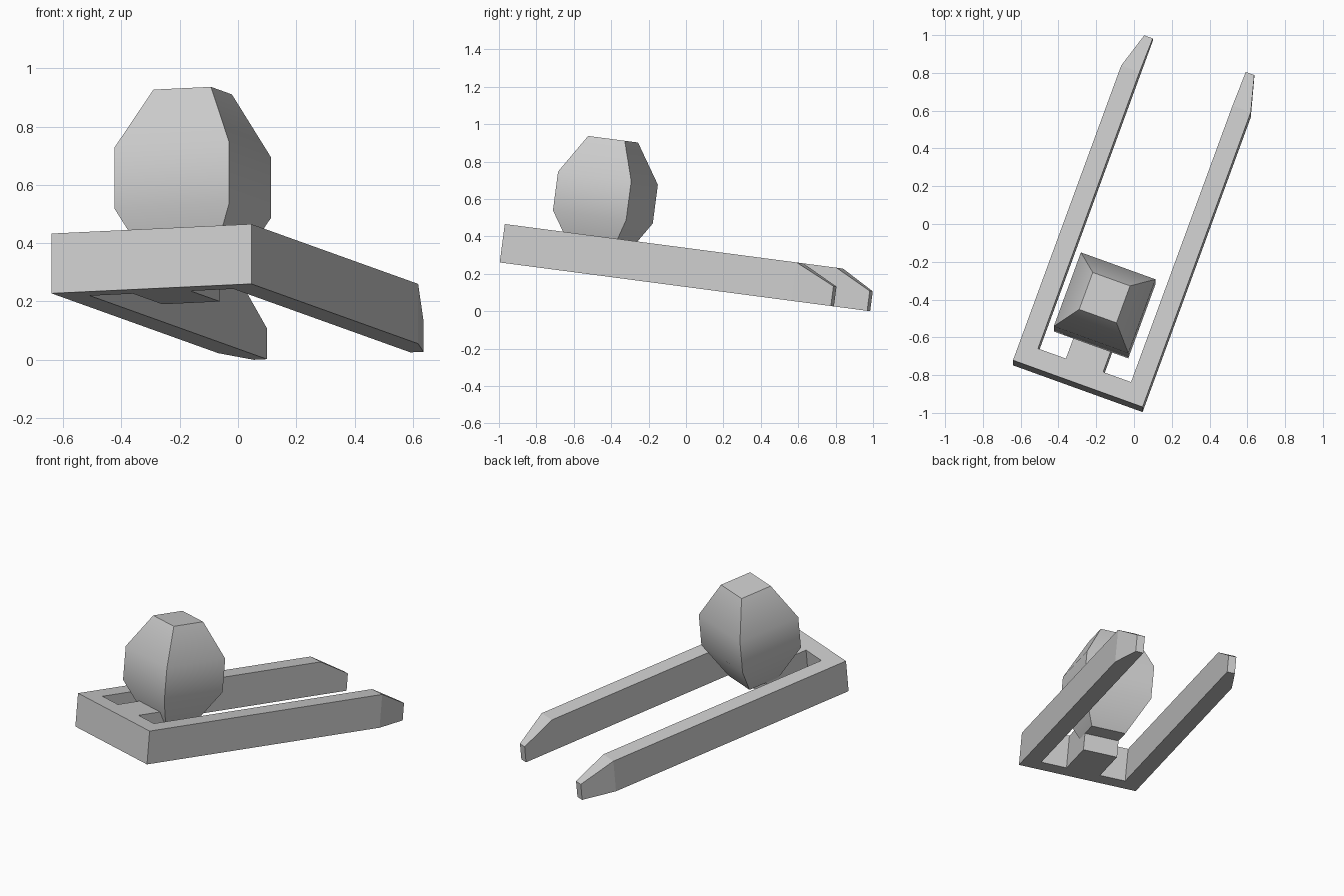
import bpy, bmesh
from math import radians
from mathutils import Matrix, Vector

cube = bpy.data.objects.get("Cube")
if cube:
    bpy.data.objects.remove(cube, do_unlink=True)

grey = bpy.data.materials.new("plain grey")
grey.use_nodes = True
grey.diffuse_color = (0.6, 0.6, 0.6, 1)
grey.node_tree.nodes["Principled BSDF"].inputs["Base Color"].default_value = (0.6, 0.6, 0.6, 1)

# The whole model is tilted forward and turned about the vertical
POSE = (Matrix.Translation((-0.2975, -0.845, 0.4495))
        @ Matrix.Rotation(radians(-7.5), 4, 'X')
        @ Matrix.Rotation(radians(-20), 4, 'Z'))


def finish(name, bm):
    bmesh.ops.recalc_face_normals(bm, faces=bm.faces)
    mesh = bpy.data.meshes.new(name)
    bm.to_mesh(mesh)
    bm.free()
    mesh.materials.append(grey)
    ob = bpy.data.objects.new(name, mesh)
    bpy.context.collection.objects.link(ob)
    ob.matrix_world = POSE
    return ob


# Forked frame: front bar, short middle tongue and long prongs, one half mirrored
THICK, HALF, INNER, TONGUE = 0.207, 0.365, 0.262, 0.105
KINK, TIP = 1.675, 1.88
outline = [(0, 0), (HALF, 0), (HALF, TIP), (INNER, TIP), (INNER, 0.104),
           (TONGUE, 0.104), (TONGUE, 0.4), (0, 0.4)]
bm = bmesh.new()
base = bm.faces.new([bm.verts.new((x, y, -THICK)) for x, y in outline])
ext = bmesh.ops.extrude_face_region(bm, geom=[base], use_keep_orig=True)
top = [v for v in ext["geom"] if isinstance(v, bmesh.types.BMVert)]
bmesh.ops.translate(bm, verts=top, vec=(0, 0, THICK))
seam = [f for f in bm.faces if all(abs(v.co.x) < 1e-5 for v in f.verts)]
bmesh.ops.delete(bm, geom=seam, context='FACES_ONLY')

# Prong tips slope down on top and inward on the outer side
bmesh.ops.bisect_plane(bm, geom=bm.verts[:] + bm.edges[:] + bm.faces[:],
                       plane_co=Vector((0, KINK, 0)), plane_no=Vector((0, 1, 0)))
for v in bm.verts:
    if v.co.y > TIP - 0.01:
        v.co.x = min(v.co.x, 0.31)
        v.co.z = min(v.co.z, -0.1)
frame = finish("forked_frame", bm)
mirror = frame.modifiers.new("Mirror", 'MIRROR')
mirror.use_axis[0] = True

# Square knob with tapered ends, sitting on the tongue
bm = bmesh.new()
rings = []
for size, z in [(0.105, -0.102), (0.21, 0.106), (0.21, 0.315), (0.105, 0.525)]:
    rings.append([bm.verts.new((sx * size, 0.415 + sy * size, z))
                  for sx, sy in [(-1, -1), (1, -1), (1, 1), (-1, 1)]])
for low, high in zip(rings, rings[1:]):
    for i in range(4):
        j = (i + 1) % 4
        bm.faces.new((low[i], low[j], high[j], high[i]))
bm.faces.new(rings[0][::-1])
bm.faces.new(rings[-1])
knob = finish("knob", bm)

bpy.ops.object.select_all(action='DESELECT')
knob.select_set(True)
bpy.context.view_layer.objects.active = knob
bpy.ops.object.shade_smooth_by_angle(angle=radians(30))
